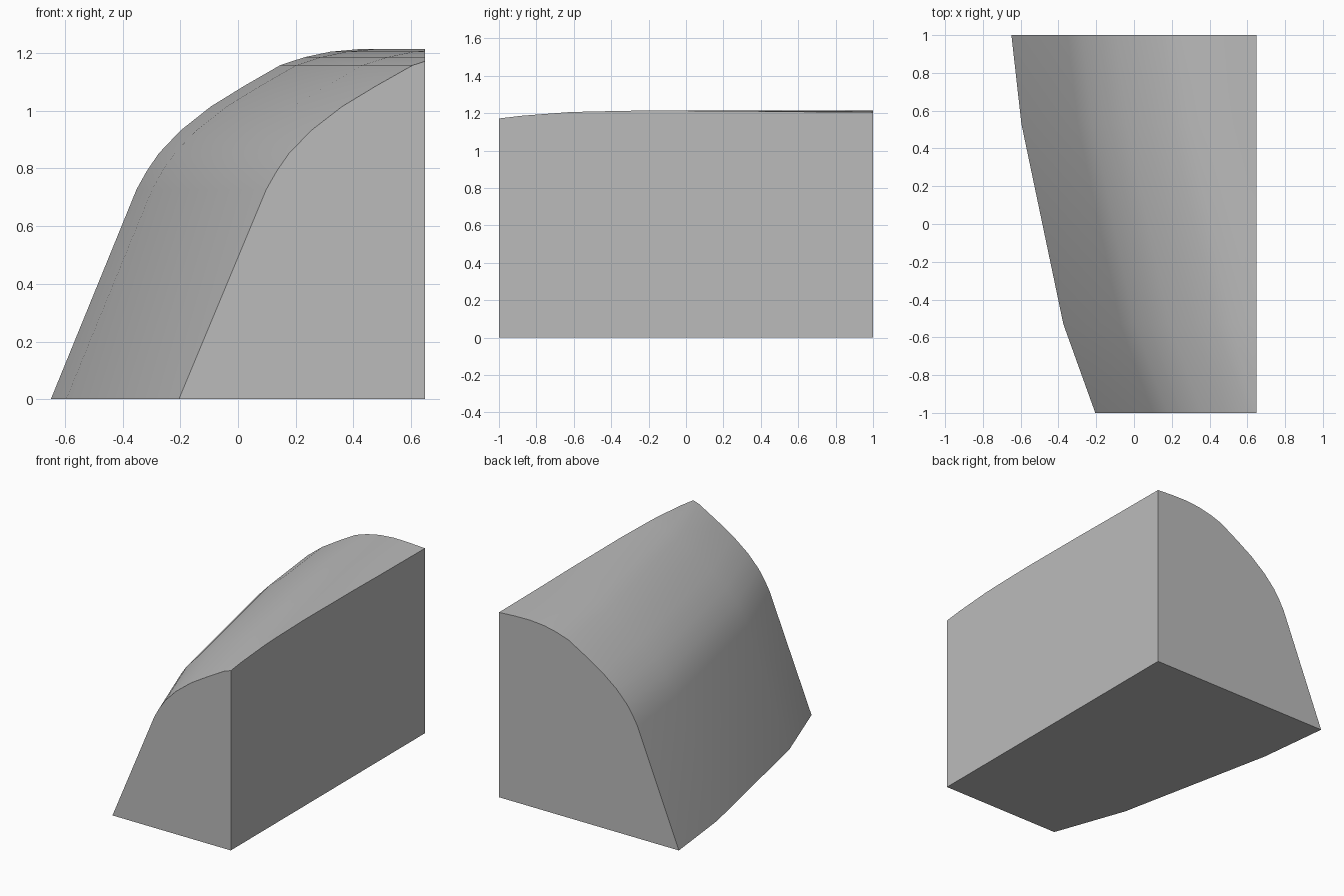
import bpy
import bmesh

cube = bpy.data.objects.get("Cube")
if cube:
    bpy.data.objects.remove(cube, do_unlink=True)

# Plain grey material
grey = bpy.data.materials.new("plain grey")
grey.use_nodes = True
colour = (0.5, 0.5, 0.5, 1)
grey.diffuse_color = colour
grey.node_tree.nodes["Principled BSDF"].inputs["Base Color"].default_value = colour

# Cross-section measured from the foot of the sloping side, run past the flat side
profile = [(0, 0), (.297, .727), (.332, .79), (.374, .852), (.45, .932),
           (.555, 1.015), (.67, 1.086), (.795, 1.158), (.88, 1.186), (.97, 1.205),
           (1.07, 1.214), (1.18, 1.212), (1.295, 1.205), (1.6, 1.19), (1.6, 0)]
# Stations along the length: y, x of the foot, width factor
stations = [(-1, -.205, 1.02), (-.53, -.374, 1.014), (.53, -.596, 1.004), (1, -.649, 1)]
flat_side = 0.648

# Loft the curved body through the stations
bm = bmesh.new()
rings = [[bm.verts.new((foot + px * width, y, pz)) for px, pz in profile]
         for y, foot, width in stations]
count = len(profile)
for a, b in zip(rings, rings[1:]):
    for i in range(count):
        j = (i + 1) % count
        bm.faces.new((a[i], a[j], b[j], b[i]))
bm.faces.new(rings[0])
bm.faces.new(rings[-1])

# Slice off the excess to leave the upright flat side, then close it
cut = bmesh.ops.bisect_plane(bm, geom=bm.verts[:] + bm.edges[:] + bm.faces[:],
                             plane_co=(flat_side, 0, 0), plane_no=(1, 0, 0),
                             clear_outer=True)
rim = [e for e in cut["geom_cut"] if isinstance(e, bmesh.types.BMEdge) and e.is_boundary]
bmesh.ops.holes_fill(bm, edges=rim, sides=0)
bmesh.ops.recalc_face_normals(bm, faces=bm.faces[:])

mesh = bpy.data.meshes.new("curved_body")
bm.to_mesh(mesh)
bm.free()
mesh.materials.append(grey)
body = bpy.data.objects.new("curved_body", mesh)
bpy.context.collection.objects.link(body)

# Smooth curved skin with crisp borders
bpy.ops.object.select_all(action="DESELECT")
body.select_set(True)
bpy.context.view_layer.objects.active = body
bpy.ops.object.shade_smooth_by_angle(angle=0.5)
